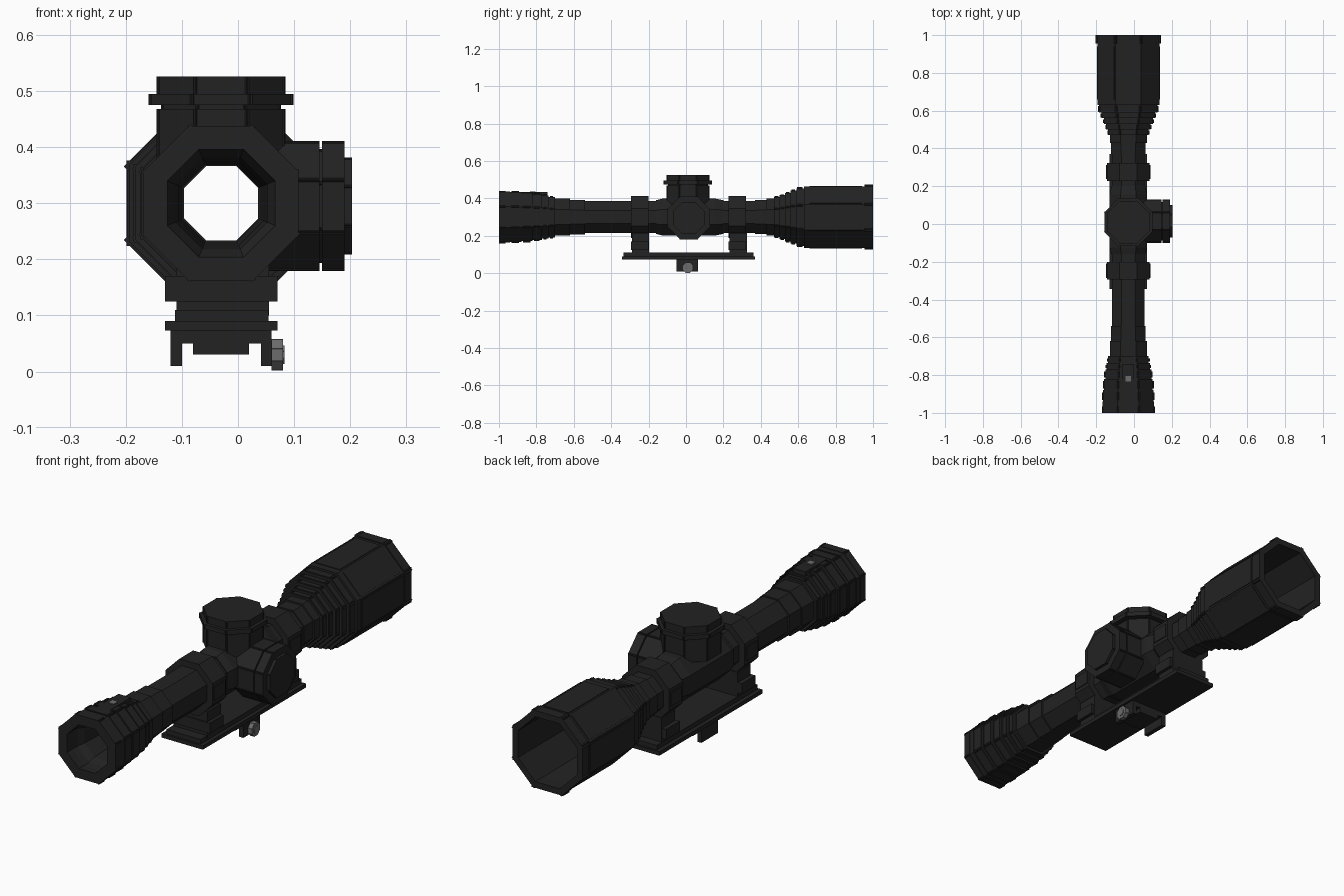
import bpy, bmesh
from math import pi, tan, cos, sin
from mathutils import Matrix, Vector

cube = bpy.data.objects.get("Cube")
if cube:
    bpy.data.objects.remove(cube)

AX, AZ = -0.03, 0.30          # optical axis
T = tan(pi / 8)               # half edge of an octagon per unit apothem


def material(name, v):
    m = bpy.data.materials.new(name)
    m.use_nodes = True
    m.diffuse_color = (v, v, v, 1)
    m.node_tree.nodes["Principled BSDF"].inputs["Base Color"].default_value = (v, v, v, 1)
    return m


BLACK = material("matte black", 0.0165)
GREY = material("steel grey", 0.15)


def finish(name, bm, mat):
    bmesh.ops.recalc_face_normals(bm, faces=bm.faces)
    me = bpy.data.meshes.new(name)
    bm.to_mesh(me)
    bm.free()
    me.materials.append(mat)
    ob = bpy.data.objects.new(name, me)
    bpy.context.collection.objects.link(ob)
    return ob


def add_box(bm, size, matrix):
    bmesh.ops.create_cube(bm, size=1, matrix=matrix @ Matrix.Diagonal((*size, 1)))


def block(name, x, y, z, mat=BLACK):
    """Box from three (low, high) ranges."""
    bm = bmesh.new()
    ranges = (x, y, z)
    add_box(bm, [b - a for a, b in ranges],
            Matrix.Translation([(a + b) / 2 for a, b in ranges]))
    return finish(name, bm, mat)


def tube(name, outer, inner):
    """Hollow octagonal tube along y; profiles are (y, apothem) lists."""
    bm = bmesh.new()
    loops = []
    for y, a in outer + inner[::-1]:
        r = a / cos(pi / 8)
        loops.append([bm.verts.new((AX + r * cos((k + .5) * pi / 4), y,
                                    AZ + r * sin((k + .5) * pi / 4))) for k in range(8)])
    for i, p in enumerate(loops):
        q = loops[(i + 1) % len(loops)]
        for k in range(8):
            j = (k + 1) % 8
            bm.faces.new((p[k], p[j], q[j], q[k]))
    return finish(name, bm, BLACK)


def slat_ring(name, y0, y1, a, depth, over=1.06):
    """Eight overlapping slats around the optical axis."""
    bm = bmesh.new()
    for k in range(8):
        m = (Matrix.Translation((AX, (y0 + y1) / 2, AZ)) @ Matrix.Rotation(k * pi / 4, 4, 'Y')
             @ Matrix.Translation((0, 0, a - depth / 2)))
        add_box(bm, (2 * a * T * over, y1 - y0, depth), m)
    return finish(name, bm, BLACK)


def drum(name, centre, axis, levels, mat=BLACK):
    """Stacked octagonal discs of four crossed boxes; levels are (low, high, apothem)."""
    bm = bmesh.new()
    turn = Vector(axis).to_track_quat('Z', 'Y').to_matrix().to_4x4()
    for lo, hi, a in levels:
        for k in range(4):
            m = (Matrix.Translation(centre) @ turn @ Matrix.Rotation(k * pi / 4, 4, 'Z')
                 @ Matrix.Translation((0, 0, (lo + hi) / 2)))
            add_box(bm, (2 * a, 2 * a * T * 1.06, hi - lo), m)
    return finish(name, bm, mat)


def stepped(steps):
    """Turn (start, end, apothem) steps into a profile."""
    return [p for s, e, a in steps for p in ((s, a), (e, a))]


# Main tube with its bore
tube("main_tube", [(-0.60, 0.086), (0.45, 0.086)], [(-0.60, 0.066), (0.45, 0.066)])
tube("turret_saddle", [(-0.16, 0.09), (-0.125, 0.099), (0.155, 0.099), (0.2, 0.09)],
     [(-0.16, 0.07), (0.2, 0.07)])

# Eyepiece: stepped flare toward the front
eye_steps = [(-0.985, -0.94, 0.136), (-0.94, -0.88, 0.133), (-0.88, -0.82, 0.129),
             (-0.82, -0.77, 0.122), (-0.77, -0.735, 0.115), (-0.735, -0.70, 0.108),
             (-0.70, -0.62, 0.098), (-0.62, -0.54, 0.092)]
tube("eyepiece", stepped(eye_steps),
     [(-0.985, 0.10), (-0.93, 0.095), (-0.90, 0.082), (-0.80, 0.075), (-0.54, 0.066)])
slat_ring("eyepiece_rim", -1.0, -0.965, 0.138, 0.042)
for i, (s, e, a) in enumerate(eye_steps[1:6]):
    slat_ring(f"eyepiece_rib_{i + 1}", s + 0.008, e - 0.012, a + 0.003, 0.02, 1.08)

# Objective bell: stepped flare toward the back
bell_steps = [(0.37, 0.43, 0.091), (0.43, 0.47, 0.098), (0.47, 0.50, 0.107),
              (0.50, 0.53, 0.117), (0.53, 0.56, 0.130), (0.56, 0.59, 0.142),
              (0.59, 0.63, 0.154), (0.63, 0.98, 0.164)]
tube("objective_bell", stepped(bell_steps),
     [(0.37, 0.066), (0.46, 0.075), (0.60, 0.12), (0.66, 0.14), (0.98, 0.143)])
slat_ring("objective_rim", 0.955, 1.0, 0.169, 0.027, 1.09)
for i, (s, e, a) in enumerate(bell_steps[2:7]):
    slat_ring(f"bell_rib_{i + 1}", s + 0.004, e - 0.006, a + 0.002, 0.02, 1.08)
slat_ring("bell_panels", 0.66, 0.94, 0.167, 0.012, 0.86)

# Magnification marker on top of the eyepiece
block("marker_base", (AX - 0.03, AX + 0.03), (-0.93, -0.74), (0.41, 0.434))
block("marker", (AX - 0.014, AX + 0.014), (-0.835, -0.805), (0.43, 0.438), GREY)

# Turrets on the top and the side
drum("top_turret", (AX, 0.01, 0), (0, 0, 1),
     [(0.37, 0.468, 0.113), (0.46, 0.48, 0.105), (0.475, 0.495, 0.127), (0.49, 0.526, 0.113)])
drum("side_turret", (0, 0.015, 0.295), (1, 0, 0),
     [(0.045, 0.145, 0.114), (0.14, 0.155, 0.10), (0.15, 0.19, 0.114), (0.19, 0.203, 0.085)])

# Mounting rings with their feet
for name, y0, y1 in (("front", -0.295, -0.2), ("rear", 0.227, 0.322)):
    tube(name + "_ring", [(y0, 0.113), (y1, 0.113)], [(y0, 0.08), (y1, 0.08)])
    block(name + "_ring_foot", (-0.13, 0.07), (y0, y1), (0.125, 0.17))
    block(name + "_ring_post", (-0.11, 0.055), (y0 + 0.005, y1 + 0.003), (0.10, 0.215))
    for side in (-1, 1):
        x = AX + side * 0.105
        block(f"{name}_ring_lug_{side}", (x - 0.012, x + 0.012),
              (y0 + 0.01, y1 - 0.01), (0.27, 0.33))

# Base rail and its clamp
block("rail", (-0.13, 0.07), (-0.343, 0.37), (0.073, 0.09))
block("rail_top", (-0.112, 0.054), (-0.335, 0.362), (0.09, 0.11))
block("clamp_plate", (-0.12, 0.06), (-0.05, 0.065), (0.05, 0.075))
block("clamp_bar", (-0.08, 0.02), (-0.05, 0.065), (0.03, 0.055))
for name, x in (("right", -0.11), ("left", 0.051)):
    block(name + "_clamp_jaw", (x - 0.01, x + 0.01), (-0.05, 0.065), (0.01, 0.055))
drum("clamp_knob", (0, 0.01, 0.03), (1, 0, 0),
     [(0.06, 0.08, 0.028), (0.078, 0.083, 0.016)], GREY)
